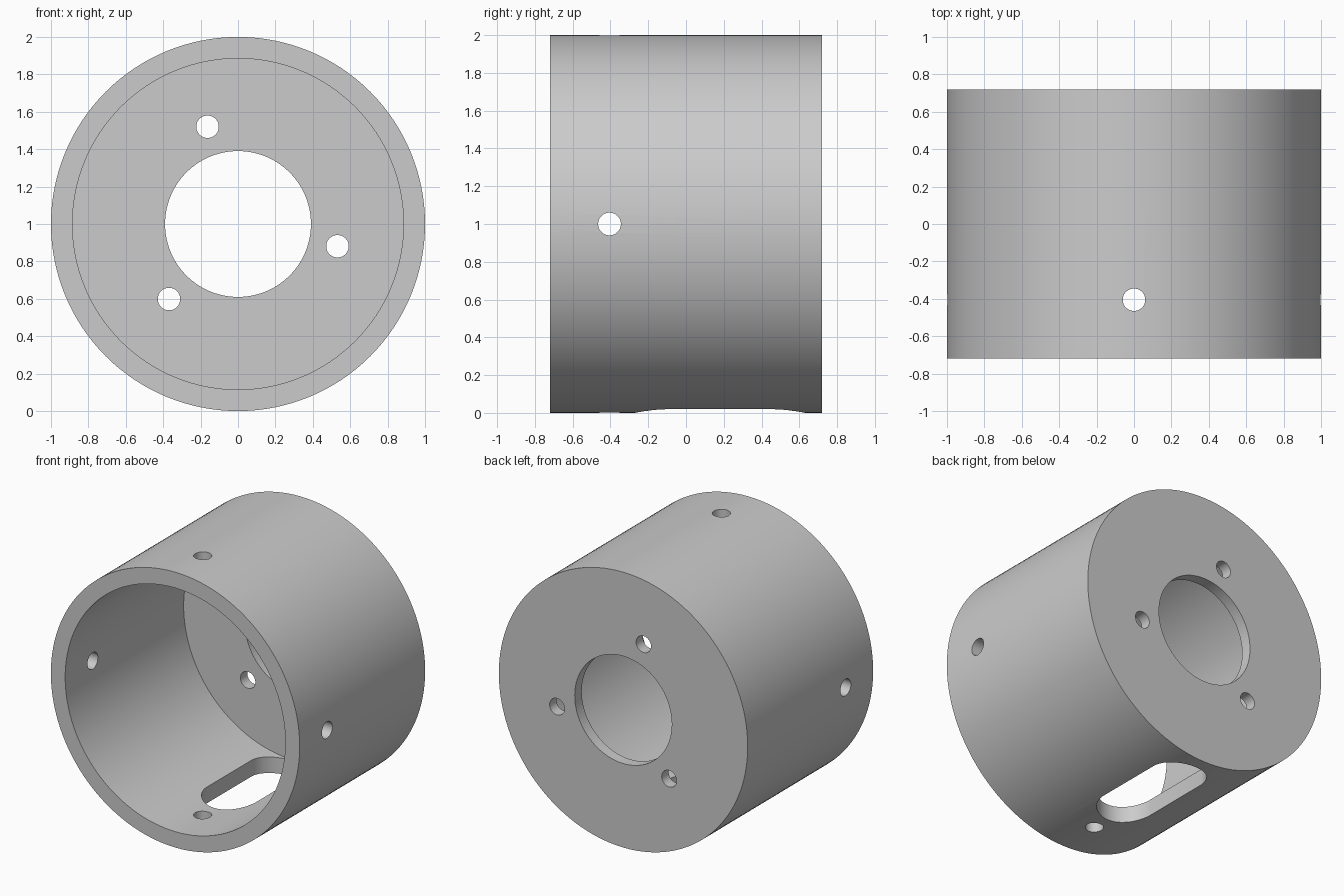
import bpy
from math import radians, cos, sin, pi
from mathutils import Matrix, Vector

cube = bpy.data.objects.get("Cube")
if cube:
    bpy.data.objects.remove(cube, do_unlink=True)

# Single grey material
grey = bpy.data.materials.new("plain grey")
grey.use_nodes = True
COLOR = (0.6, 0.6, 0.6, 1)
grey.diffuse_color = COLOR
grey.node_tree.nodes["Principled BSDF"].inputs["Base Color"].default_value = COLOR

HALF, OUTER, INNER = 0.72, 1.0, 0.885   # half length, outer and inner radius
PLATE = 0.64                            # inner face of the back plate
ROT = {"X": (0, pi / 2, 0), "Y": (pi / 2, 0, 0), "Z": (0, 0, 0)}


def rod(name, axis, centre, radius, length, sides=48):
    """Cylinder along one axis."""
    bpy.ops.mesh.primitive_cylinder_add(vertices=sides, radius=radius, depth=length,
                                        location=centre, rotation=ROT[axis])
    obj = bpy.context.object
    obj.name = name
    return obj


def cut(body, cutter):
    """Subtract a cutter from the body and discard it."""
    mod = body.modifiers.new("cut", "BOOLEAN")
    mod.operation = "DIFFERENCE"
    mod.solver = "EXACT"
    mod.object = cutter
    bpy.context.view_layer.objects.active = body
    bpy.ops.object.modifier_apply(modifier=mod.name)
    bpy.data.objects.remove(cutter, do_unlink=True)


# Cup-shaped housing, open at the front
housing = rod("housing", "Y", (0, 0, 1), OUTER, 2 * HALF, 128)
cut(housing, rod("cavity", "Y", (0, PLATE - 1, 1), INNER, 2, 128))

# Back plate: large bore and three screw holes around it
cut(housing, rod("bore", "Y", (0, HALF, 1), 0.39, 0.5, 96))
for k in range(3):
    a = radians(107.4 + 120 * k)
    cut(housing, rod("screw_hole", "Y", (0.545 * cos(a), HALF, 1 + 0.545 * sin(a)), 0.06, 0.5))

# Four radial holes near the open end
for axis in "XZ":
    cut(housing, rod("radial_hole", axis, (0, -0.405, 1), 0.06, 3))

# Rounded slot through the bottom wall: stretch a cylinder along y
slot = rod("slot", "Z", (0, 0.18, 0), 0.2, 0.8, 64)
for v in slot.data.vertices:
    v.co.y += 0.25 if v.co.y > 0 else -0.25
cut(housing, slot)

# Finish
housing.data.materials.clear()
housing.data.materials.append(grey)
bpy.ops.object.select_all(action="DESELECT")
housing.select_set(True)
bpy.context.view_layer.objects.active = housing
bpy.ops.object.shade_smooth_by_angle(angle=radians(30))
